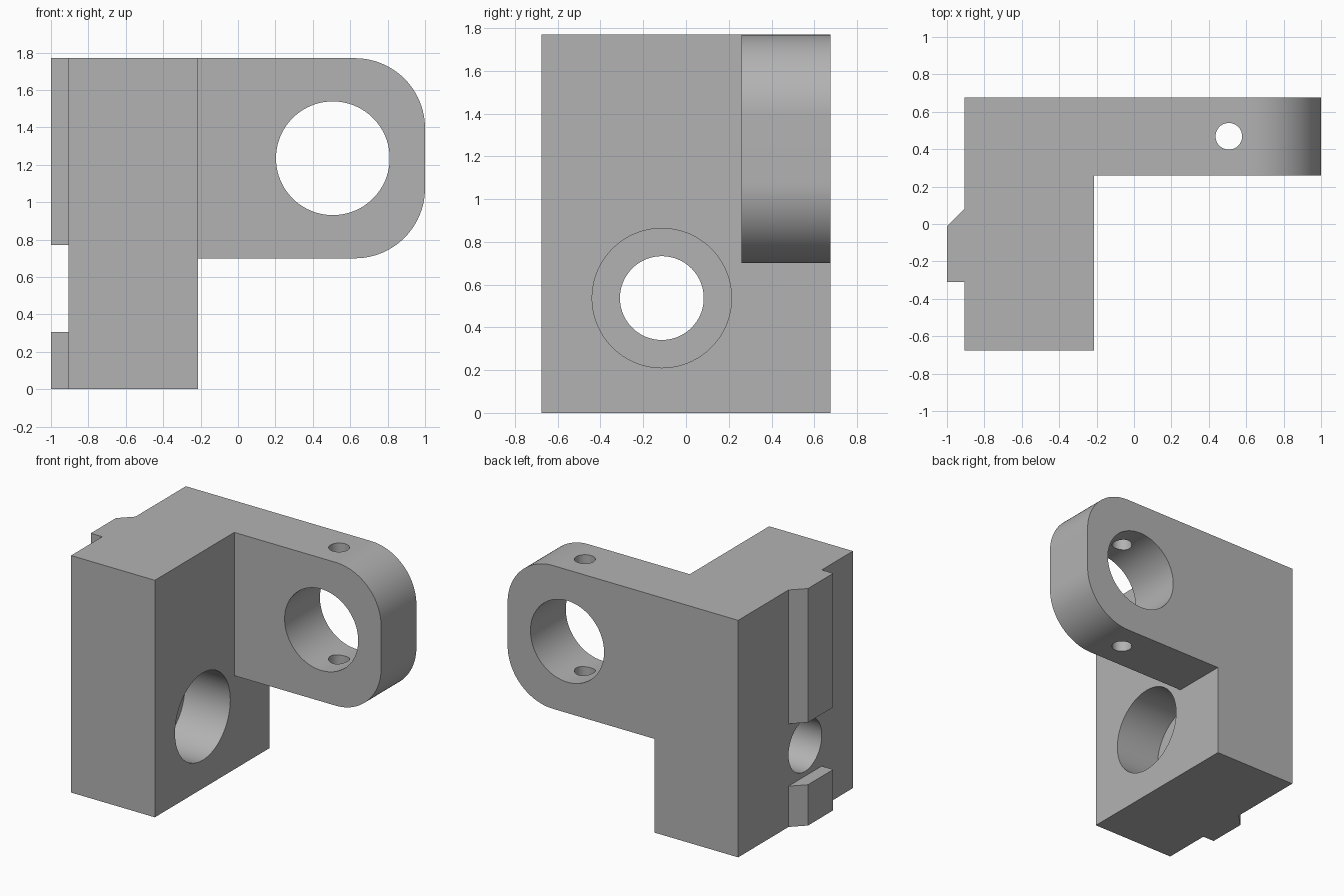
import bpy, bmesh, math
from mathutils import Matrix, Vector

cube = bpy.data.objects.get("Cube")
if cube:
    bpy.data.objects.remove(cube, do_unlink=True)

grey = bpy.data.materials.new("plain grey")
grey.use_nodes = True
COLOUR = (0.45, 0.45, 0.45, 1)
grey.diffuse_color = COLOUR
grey.node_tree.nodes["Principled BSDF"].inputs["Base Color"].default_value = COLOUR

# Main dimensions
LEFT, RIGHT, SIDE, TOP = -0.905, -0.213, 0.677, 1.77
ARM_FRONT, ARM_BOTTOM, ARM_RADIUS = 0.26, 0.70, 0.375
BORE_Y, BORE_Z, BORE_R = -0.113, 0.537, 0.196
EYE_X, EYE_Z = 0.507, 1.235


def finish(bm, name):
    bmesh.ops.recalc_face_normals(bm, faces=bm.faces)
    mesh = bpy.data.meshes.new(name)
    bm.to_mesh(mesh)
    bm.free()
    mesh.materials.append(grey)
    obj = bpy.data.objects.new(name, mesh)
    bpy.context.collection.objects.link(obj)
    return obj


def extrude(name, points, offset):
    """Prism from a closed 3D outline."""
    bm = bmesh.new()
    face = bm.faces.new([bm.verts.new(p) for p in points])
    new = bmesh.ops.extrude_face_region(bm, geom=[face])["geom"]
    bmesh.ops.translate(bm, vec=offset,
                        verts=[v for v in new if isinstance(v, bmesh.types.BMVert)])
    return finish(bm, name)


def cylinder(name, centre, axis, radius, length):
    bm = bmesh.new()
    turn = Vector((0, 0, 1)).rotation_difference(Vector(axis)).to_matrix().to_4x4()
    bmesh.ops.create_cone(bm, cap_ends=True, segments=96, radius1=radius,
                          radius2=radius, depth=length,
                          matrix=Matrix.Translation(centre) @ turn)
    return finish(bm, name)


def combine(target, tool, operation):
    mod = target.modifiers.new(tool.name, 'BOOLEAN')
    mod.operation, mod.solver, mod.object = operation, 'EXACT', tool
    bpy.context.view_layer.objects.active = target
    bpy.ops.object.modifier_apply(modifier=mod.name)
    bpy.data.objects.remove(tool, do_unlink=True)


# Upright block and arm share one L-shaped plan; the arm is raised by a cut
plan = [(LEFT, -SIDE), (RIGHT, -SIDE), (RIGHT, ARM_FRONT),
        (1, ARM_FRONT), (1, SIDE), (LEFT, SIDE)]
body = extrude("bracket_body", [(x, y, 0) for x, y in plan], (0, 0, TOP))

# Cutter outside the rounded arm outline
outline = [(RIGHT, -1), (2, -1), (2, 3), (1 - ARM_RADIUS, 3)]
for i in range(49):
    a = math.pi / 2 - math.pi / 2 * min(i, 24) / 24 - math.pi / 2 * max(i - 24, 0) / 24
    z = TOP - ARM_RADIUS if i <= 24 else ARM_BOTTOM + ARM_RADIUS
    point = (1 - ARM_RADIUS + ARM_RADIUS * math.cos(a), z + ARM_RADIUS * math.sin(a))
    if i == 24:
        outline.append((1, TOP - ARM_RADIUS))
        point = (1, ARM_BOTTOM + ARM_RADIUS)
    outline.append(point)
outline.append((RIGHT, ARM_BOTTOM))
waste = extrude("arm_waste", [(x, ARM_FRONT - 0.0, z) for x, z in outline], (0, 1, 0))
combine(body, waste, 'DIFFERENCE')

# Chamfered locating rail in two lengths on the right side
rail = [(LEFT + 0.05, BORE_Y - BORE_R), (-1, BORE_Y - BORE_R),
        (-1, BORE_Y + BORE_R - 0.095), (LEFT, BORE_Y + BORE_R),
        (LEFT + 0.05, BORE_Y + BORE_R)]
for name, low, high in (("lower_rail", 0, 0.305), ("upper_rail", 0.77, TOP)):
    part = extrude(name, [(x, y, low) for x, y in rail], (0, 0, high - low))
    combine(body, part, 'UNION')

# Counterbored hole, large arm eye and vertical pin hole
holes = [
    ("through_bore", (-0.6, BORE_Y, BORE_Z), (1, 0, 0), BORE_R, 1.4),
    ("counterbore", (RIGHT, BORE_Y, BORE_Z), (1, 0, 0), 0.326, 0.75),
    ("arm_eye", (EYE_X, 0.47, EYE_Z), (0, 1, 0), 0.304, 1),
    ("pin_hole", (EYE_X, 0.469, EYE_Z), (0, 0, 1), 0.071, 2),
]
for hole in holes:
    combine(body, cylinder(*hole), 'DIFFERENCE')

# Merge coplanar faces and shade
bm = bmesh.new()
bm.from_mesh(body.data)
bmesh.ops.remove_doubles(bm, verts=bm.verts, dist=0.0001)
bmesh.ops.dissolve_limit(bm, angle_limit=math.radians(0.2),
                         verts=bm.verts, edges=bm.edges)
bm.to_mesh(body.data)
bm.free()
bpy.ops.object.select_all(action='DESELECT')
body.select_set(True)
bpy.context.view_layer.objects.active = body
bpy.ops.object.shade_smooth_by_angle(angle=math.radians(30))
